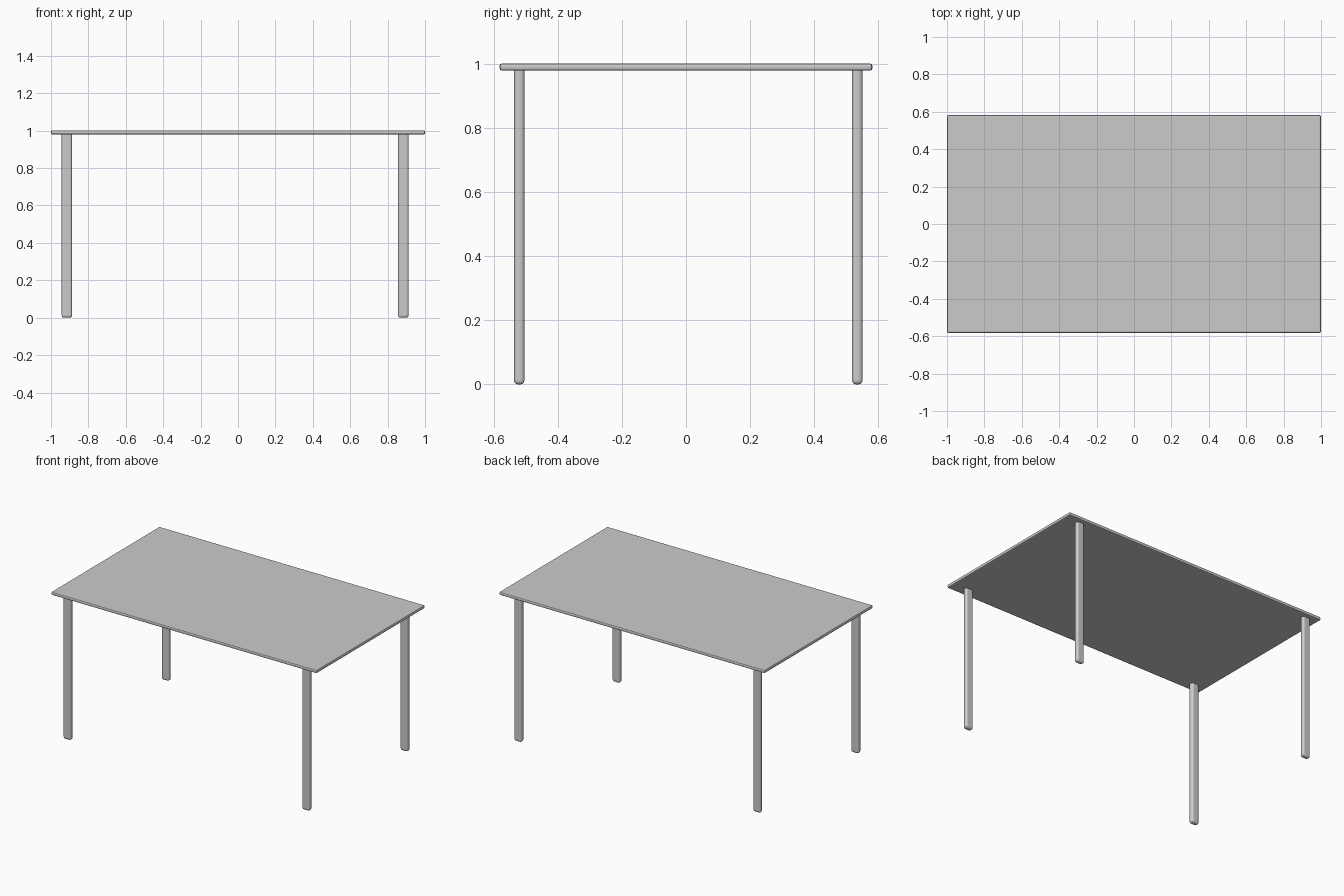
import bpy, bmesh
from mathutils import Vector

if "Cube" in bpy.data.objects:
    bpy.data.objects.remove(bpy.data.objects["Cube"])


def rounded_box(name, low, high, radius, segments):
    """Box between two corners with every edge rounded."""
    low, high = Vector(low), Vector(high)
    bm = bmesh.new()
    bmesh.ops.create_cube(bm, size=1)
    bmesh.ops.scale(bm, vec=high - low, verts=bm.verts)
    bmesh.ops.translate(bm, vec=(low + high) / 2, verts=bm.verts)
    bmesh.ops.bevel(bm, geom=bm.edges[:], offset=radius, offset_type='OFFSET',
                    segments=segments, profile=0.5, affect='EDGES', clamp_overlap=True)
    mesh = bpy.data.meshes.new(name)
    bm.to_mesh(mesh)
    bm.free()
    obj = bpy.data.objects.new(name, mesh)
    bpy.context.collection.objects.link(obj)
    return obj


# Thin tabletop with softened edges
rounded_box("tabletop", (-1, -0.582, 0.98), (1, 0.582, 1.002), 0.007, 2)

# Four flat legs with rounded feet, tucked into the tabletop
leg_width, leg_depth = 0.056, 0.033
for side, x in (("left", -0.915), ("right", 0.884)):
    for end, y in (("front", -0.521), ("back", 0.535)):
        rounded_box(f"{end}_{side}_leg",
                    (x - leg_width / 2, y - leg_depth / 2, 0),
                    (x + leg_width / 2, y + leg_depth / 2, 0.995),
                    0.013, 3)
